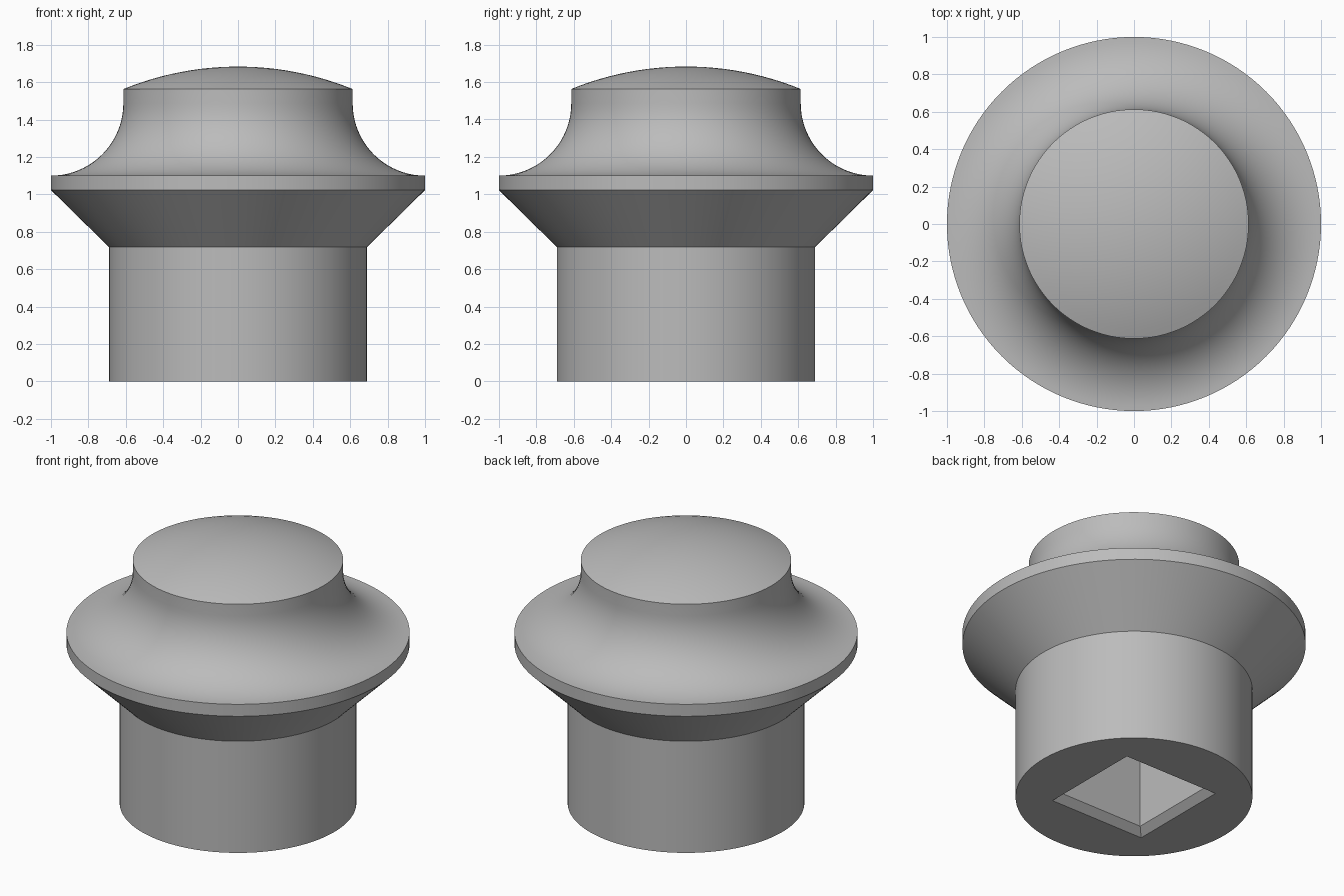
import bpy, bmesh, math

if "Cube" in bpy.data.objects:
    bpy.data.objects.remove(bpy.data.objects["Cube"])

SEG = 128  # multiple of 8 so the square socket gets true corners

grey = bpy.data.materials.new("plain_grey")
grey.diffuse_color = (0.5, 0.5, 0.5, 1)
grey.use_nodes = True
grey.node_tree.nodes["Principled BSDF"].inputs["Base Color"].default_value = grey.diffuse_color


def ring(bm, size, z, square=False):
    """Ring of vertices: a circle of radius size, or a square of half side size."""
    verts = []
    for i in range(SEG):
        a = 2 * math.pi * i / SEG
        c, s = math.cos(a), math.sin(a)
        r = size / max(abs(c), abs(s)) if square else size
        verts.append(bm.verts.new((r * c, r * s, z)))
    return verts


# Square socket: floor, straight walls, chamfered mouth
profile = [(0.293, 0.72, True), (0.293, 0.042, True), (0.337, 0, True)]
# Shank, underside cone and rim
profile += [(0.69, 0, False), (0.69, 0.718, False), (1.0, 1.023, False), (1.0, 1.1, False)]
# Concave sweep from the rim up to the neck
R = 0.387
for k in range(1, 21):
    t = math.radians(90 * k / 20)
    profile.append((1 - R * math.sin(t), 1.1 + R * (1 - math.cos(t)), False))
profile.append((0.613, 1.563, False))
# Shallow domed top
edge, rise = 0.613, 0.12
ball = (edge ** 2 + rise ** 2) / (2 * rise)
for k in range(11, 0, -1):
    x = edge * k / 12
    profile.append((x, 1.683 - ball + math.sqrt(ball ** 2 - x ** 2), False))

# Loft the rings into one closed body
bm = bmesh.new()
rings = [ring(bm, *p) for p in profile]
for a, b in zip(rings, rings[1:]):
    for i in range(SEG):
        j = (i + 1) % SEG
        bm.faces.new((a[i], a[j], b[j], b[i]))
bm.faces.new(rings[0])
tip = bm.verts.new((0, 0, 1.683))
for i in range(SEG):
    bm.faces.new((rings[-1][i], rings[-1][(i + 1) % SEG], tip))
bmesh.ops.recalc_face_normals(bm, faces=bm.faces)

mesh = bpy.data.meshes.new("knob_body")
bm.to_mesh(mesh)
bm.free()
mesh.materials.append(grey)
knob = bpy.data.objects.new("knob_body", mesh)
bpy.context.collection.objects.link(knob)
bpy.context.view_layer.objects.active = knob
knob.select_set(True)
bpy.ops.object.shade_smooth_by_angle(angle=math.radians(20))
